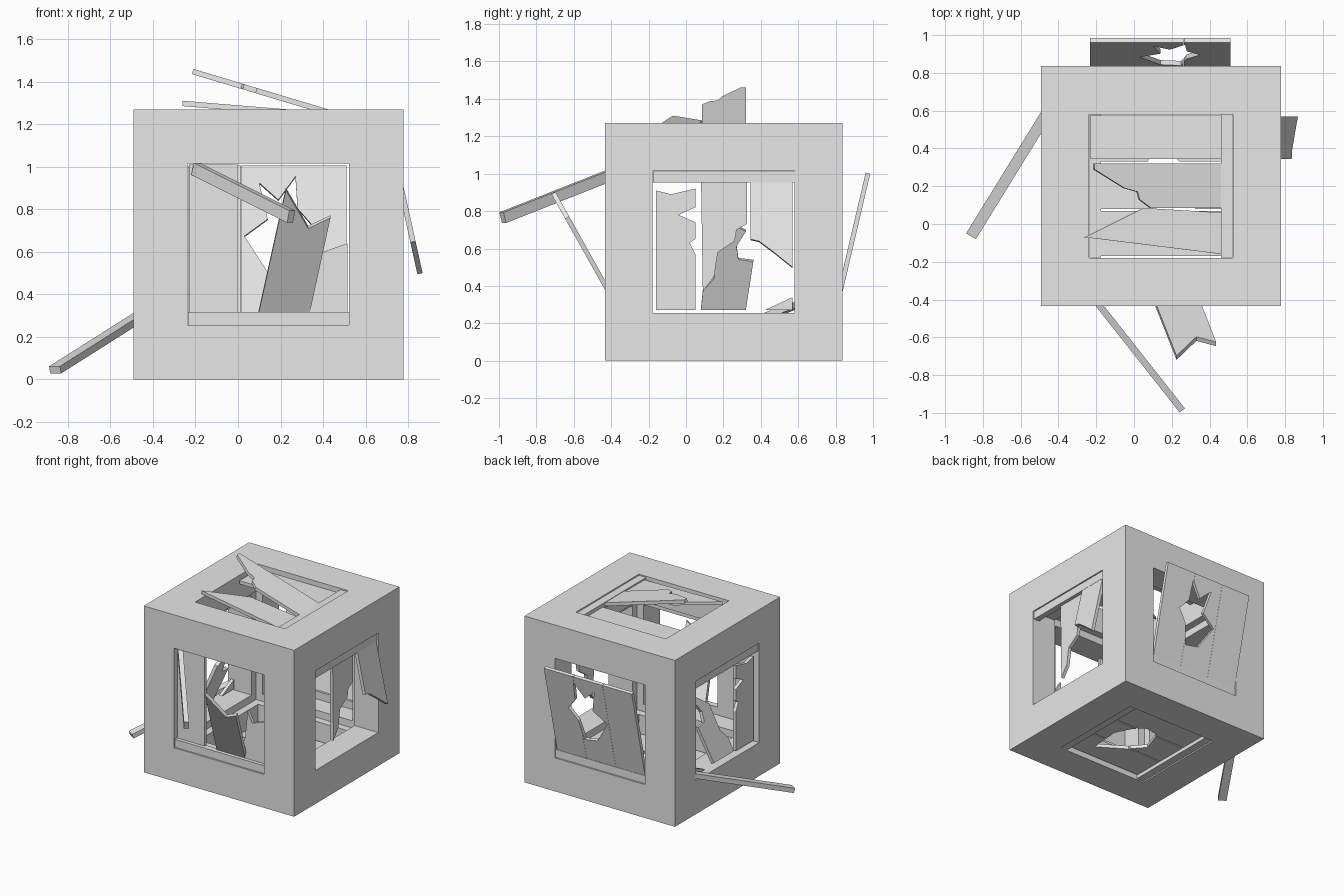
import bpy
import bmesh
from mathutils import Vector, Matrix

if "Cube" in bpy.data.objects:
    bpy.data.objects.remove(bpy.data.objects["Cube"], do_unlink=True)

grey = bpy.data.materials.new("pale_grey")
grey.use_nodes = True
grey.diffuse_color = (0.8, 0.8, 0.8, 1)
grey.node_tree.nodes["Principled BSDF"].inputs["Base Color"].default_value = (0.8, 0.8, 0.8, 1)

X, Y, Z = Vector((1, 0, 0)), Vector((0, 1, 0)), Vector((0, 0, 1))
CENTRE = Vector((0.143, 0.201, 0.635))
SIZE = 1.27
HALF_OPEN = 0.38

# Each side: first axis, second axis, outward normal, distance of the side
SIDES = {
    "front": (X, Z, -Y, 0.434),
    "back": (X, Z, Y, 0.836),
    "left": (Y, Z, X, 0.778),
    "right": (Y, Z, -X, 0.492),
    "top": (X, Y, Z, 1.27),
    "bottom": (X, Y, -Z, 0.0),
}


def finish(name, bm):
    bmesh.ops.recalc_face_normals(bm, faces=bm.faces)
    mesh = bpy.data.meshes.new(name)
    bm.to_mesh(mesh)
    bm.free()
    mesh.materials.append(grey)
    obj = bpy.data.objects.new(name, mesh)
    bpy.context.collection.objects.link(obj)
    return obj


def plate(name, side, points, out=-0.035, slope=(0, 0), thick=0.025):
    """Plank outlined in side coordinates; slope leans it out of the side."""
    u, v, n, dist = SIDES[side]
    normal = (n - u * slope[0] - v * slope[1]).normalized()
    bm = bmesh.new()
    verts = [bm.verts.new(u * a + v * b + n * (dist + out + slope[0] * a + slope[1] * b))
             for a, b in points]
    face = bm.faces.new(verts)
    new = bmesh.ops.extrude_face_region(bm, geom=[face])["geom"]
    bmesh.ops.translate(bm, verts=[g for g in new if isinstance(g, bmesh.types.BMVert)],
                        vec=-normal * thick)
    return finish(name, bm)


def rect(a0, a1, b0, b1):
    return [(a0, b0), (a1, b0), (a1, b1), (a0, b1)]


def beam(name, start, end, width, height):
    start, end = Vector(start), Vector(end)
    line = end - start
    bm = bmesh.new()
    bmesh.ops.create_cube(bm, size=1, matrix=Matrix.Translation((start + end) / 2)
                          @ line.to_track_quat('X', 'Z').to_matrix().to_4x4()
                          @ Matrix.Diagonal((line.length, width, height, 1)))
    return finish(name, bm)


def cut(obj, cutter):
    mod = obj.modifiers.new("hole", 'BOOLEAN')
    mod.operation = 'DIFFERENCE'
    mod.solver = 'EXACT'
    mod.object = cutter
    bpy.context.view_layer.objects.active = obj
    bpy.ops.object.modifier_apply(modifier=mod.name)


# Crate frame: a thick walled cube with a square opening in every side
bm = bmesh.new()
bmesh.ops.create_cube(bm, size=SIZE, matrix=Matrix.Translation(CENTRE))
panels = list(bm.faces)
bmesh.ops.inset_individual(bm, faces=panels, thickness=SIZE / 2 - HALF_OPEN,
                           use_even_offset=True)
bmesh.ops.delete(bm, geom=panels, context='FACES')
frame = finish("crate_frame", bm)
shell = frame.modifiers.new("walls", 'SOLIDIFY')
shell.thickness = 0.2
shell.offset = -1
shell.use_even_offset = True
shell.use_quality_normals = True

# Battens still in place along the edges of the openings
X0, X1 = -0.235, 0.521
Y0, Y1 = -0.177, 0.579
Z0, Z1 = 0.257, 1.013
W = 0.06
for name, side, box in [
    ("front_batten", "front", rect(X0, X1, Z0, Z0 + W)),
    ("back_batten", "back", rect(X0, X1, Z0, Z0 + W)),
    ("left_batten", "left", rect(Y0, Y1, Z1 - W, Z1)),
    ("right_batten", "right", rect(Y0, Y1, Z1 - W, Z1)),
    ("top_batten", "top", rect(X1 - W, X1, Y0, Y1)),
    ("bottom_batten_left", "bottom", rect(X1 - W, X1, Y0, Y1)),
    ("bottom_batten_right", "bottom", rect(X0, X0 + W, Y0, Y1)),
]:
    plate(name, side, box, out=-0.008, thick=0.045)

# Battens hanging loose by one end
beam("front_loose_batten", (-0.20, -0.41, 0.99), (0.25, -0.98, 0.765), 0.035, 0.06)
beam("right_loose_batten", (-0.465, 0.58, 0.295), (-0.86, -0.06, 0.045), 0.06, 0.035)

# Front planks
plate("front_plank_whole", "front", rect(-0.23, -0.003, 0.27, 1.01))
plate("front_plank_fallen", "front",
      [(0.09, 0.28), (0.33, 0.28), (0.435, 0.76), (0.33, 0.71), (0.225, 0.89)],
      out=-0.213, slope=(0, 0.56))
plate("front_plank_stub", "front",
      [(0.28, 0.27), (0.515, 0.27), (0.515, 0.64), (0.4, 0.6), (0.36, 0.68), (0.34, 0.48)])

# Back panel: three planks leaning out, with a star shaped break
star = [(0.03, 0.65), (0.14, 0.73), (0.10, 0.90), (0.19, 0.82), (0.27, 0.93),
        (0.28, 0.78), (0.35, 0.70), (0.28, 0.61), (0.25, 0.46), (0.14, 0.48)]
lean = {"slope": (0, 0.234)}
cutter = plate("star_cutter", "back", star, out=0.0, thick=0.3, **lean)
cutter.hide_render = True
for i in range(3):
    a = -0.232 + i * 0.248
    plank = plate(f"back_plank_{i + 1}", "back", rect(a, a + 0.247, 0.28, 1.0),
                  out=-0.085, **lean)
    cut(plank, cutter)
bpy.data.objects.remove(cutter, do_unlink=True)

# Bottom planks with a ragged hole
hole = [(0.31, -0.06), (0.33, 0.18), (0.27, 0.30), (0.2, 0.37),
        (0.08, 0.35), (0.02, 0.17), (0.12, 0.06)]
cutter = plate("hole_cutter", "bottom", hole, out=0.05, thick=0.3)
cutter.hide_render = True
for i in range(3):
    b = -0.17 + i * 0.25
    plank = plate(f"bottom_plank_{i + 1}", "bottom", rect(-0.23, 0.515, b, b + 0.24))
    cut(plank, cutter)
bpy.data.objects.remove(cutter, do_unlink=True)

# Left planks: one swung out from the top, one snapped off half way
plate("left_plank_swung", "left",
      [(0.345, 0.98), (0.57, 0.98), (0.57, 0.5), (0.47, 0.58), (0.39, 0.64), (0.345, 0.65)],
      out=0.2, slope=(0, -0.22))
plate("left_plank_snapped", "left",
      [(0.08, 1.0), (0.325, 1.0), (0.325, 0.73), (0.27, 0.70), (0.26, 0.64),
       (0.17, 0.58), (0.15, 0.45), (0.09, 0.37)])

# Right planks: one notched upright, one leaning into the crate, one splinter
plate("right_plank_notched", "right",
      [(-0.16, 0.27), (0.05, 0.27), (0.05, 0.57), (0.02, 0.63), (0.05, 0.65),
       (0.05, 0.74), (-0.04, 0.78), (0.05, 0.82), (0.05, 0.92), (-0.08, 0.89), (-0.16, 0.91)])
plate("right_plank_leaning", "right",
      [(0.08, 0.28), (0.32, 0.28), (0.36, 0.54), (0.28, 0.55), (0.27, 0.62),
       (0.32, 0.70), (0.28, 0.72), (0.17, 0.64), (0.15, 0.45), (0.09, 0.38)],
      out=0.08, slope=(0, -0.4))
plate("right_plank_splinter", "right", [(0.42, 0.27), (0.57, 0.27), (0.57, 0.34)])

# Top planks: one in place, two broken and lifted
plate("top_plank_whole", "top", rect(-0.23, 0.515, 0.345, 0.575))
plate("top_plank_high", "top",
      [(0.47, 0.085), (0.47, 0.32), (-0.21, 0.32), (-0.21, 0.29), (-0.05, 0.19),
       (0.02, 0.17), (0.03, 0.13), (0.09, 0.085)],
      out=0.127, slope=(-0.3, 0))
plate("top_plank_low", "top",
      [(0.47, -0.16), (0.47, 0.06), (0.05, 0.085), (-0.26, -0.07)],
      out=0.019, slope=(-0.082, 0))
